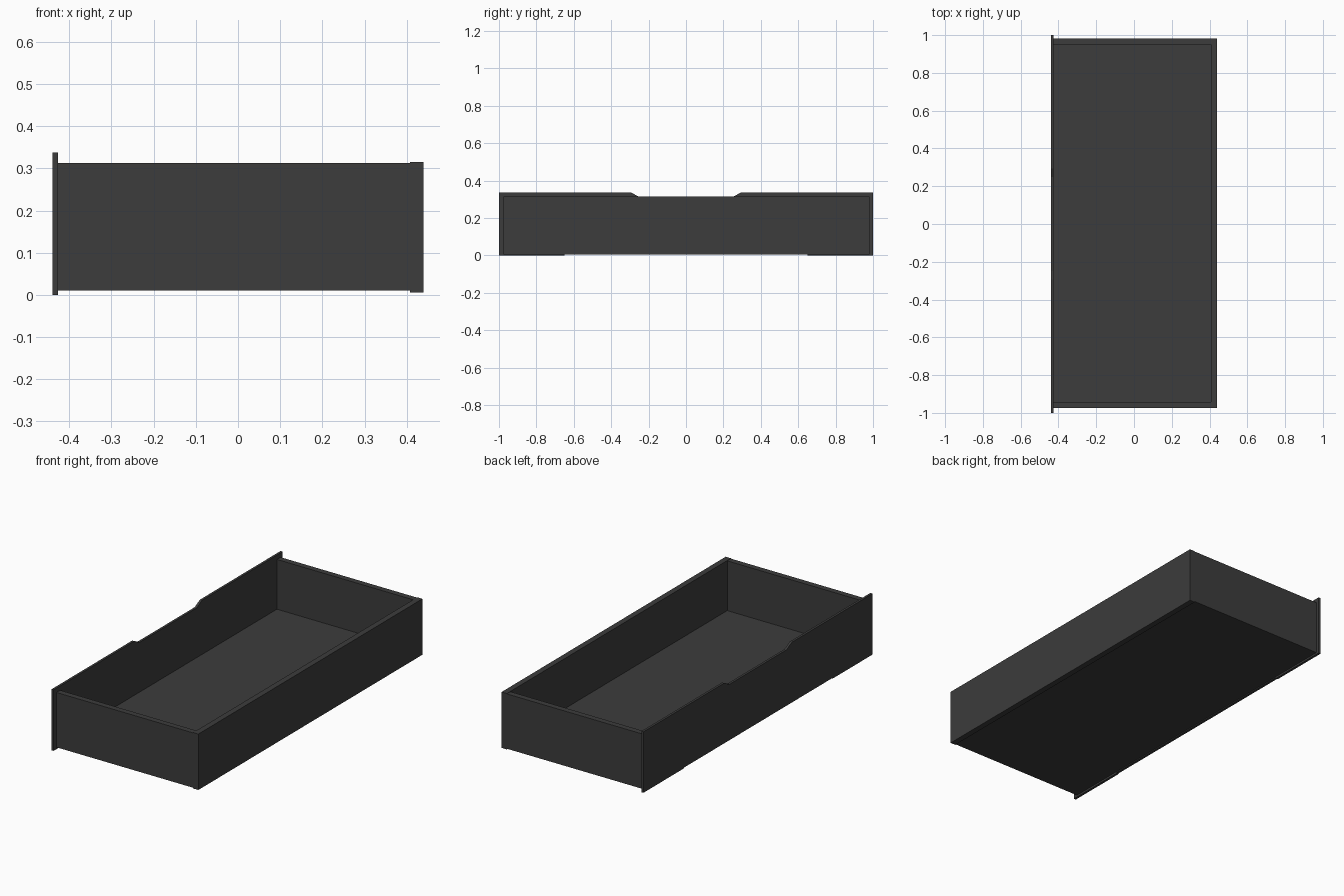
import bpy, bmesh

cube = bpy.data.objects.get("Cube")
if cube:
    bpy.data.objects.remove(cube, do_unlink=True)

charcoal = bpy.data.materials.new("charcoal")
charcoal.use_nodes = True
colour = (0.045, 0.045, 0.045, 1)
charcoal.diffuse_color = colour
charcoal.node_tree.nodes["Principled BSDF"].inputs["Base Color"].default_value = colour


def add_part(name, bm):
    bmesh.ops.recalc_face_normals(bm, faces=bm.faces)
    mesh = bpy.data.meshes.new(name)
    bm.to_mesh(mesh)
    bm.free()
    mesh.materials.append(charcoal)
    obj = bpy.data.objects.new(name, mesh)
    bpy.context.collection.objects.link(obj)


def board(name, low, high):
    bm = bmesh.new()
    bmesh.ops.create_cube(bm, size=1)
    for v in bm.verts:
        v.co = [a + (b - a) * (c + 0.5) for a, b, c in zip(low, high, v.co)]
    add_part(name, bm)


def extruded_panel(name, outline, x0, x1):
    bm = bmesh.new()
    face = bm.faces.new([bm.verts.new((x0, y, z)) for y, z in outline])
    result = bmesh.ops.extrude_face_region(bm, geom=[face])
    for v in result["geom"]:
        if isinstance(v, bmesh.types.BMVert):
            v.co.x = x1
    add_part(name, bm)


# Extents of the drawer box
left, right = -0.427, 0.44
front, back = -0.975, 0.982
wall = 0.032
inner = right - wall
base, rim = 0.01, 0.313

# Floor and walls
board("floor", (left, front, base), (inner, back, 0.038))
board("front_end_wall", (left, front, 0.038), (inner, front + wall, rim))
board("back_end_wall", (left, back - wall, 0.038), (inner, back, rim))
board("long_side_wall", (inner, front, 0.006), (right, back, 0.315))

# Face panel with a finger notch in its top edge and a slight relief below
half = [(0.65, 0.0), (1.0, 0.0), (1.0, 0.337), (0.295, 0.337), (0.25, 0.313)]
half.insert(0, (0.65, 0.004))
outline = half + [(-y, z) for y, z in reversed(half)]
extruded_panel("notched_face_panel", outline, -0.44, left)
